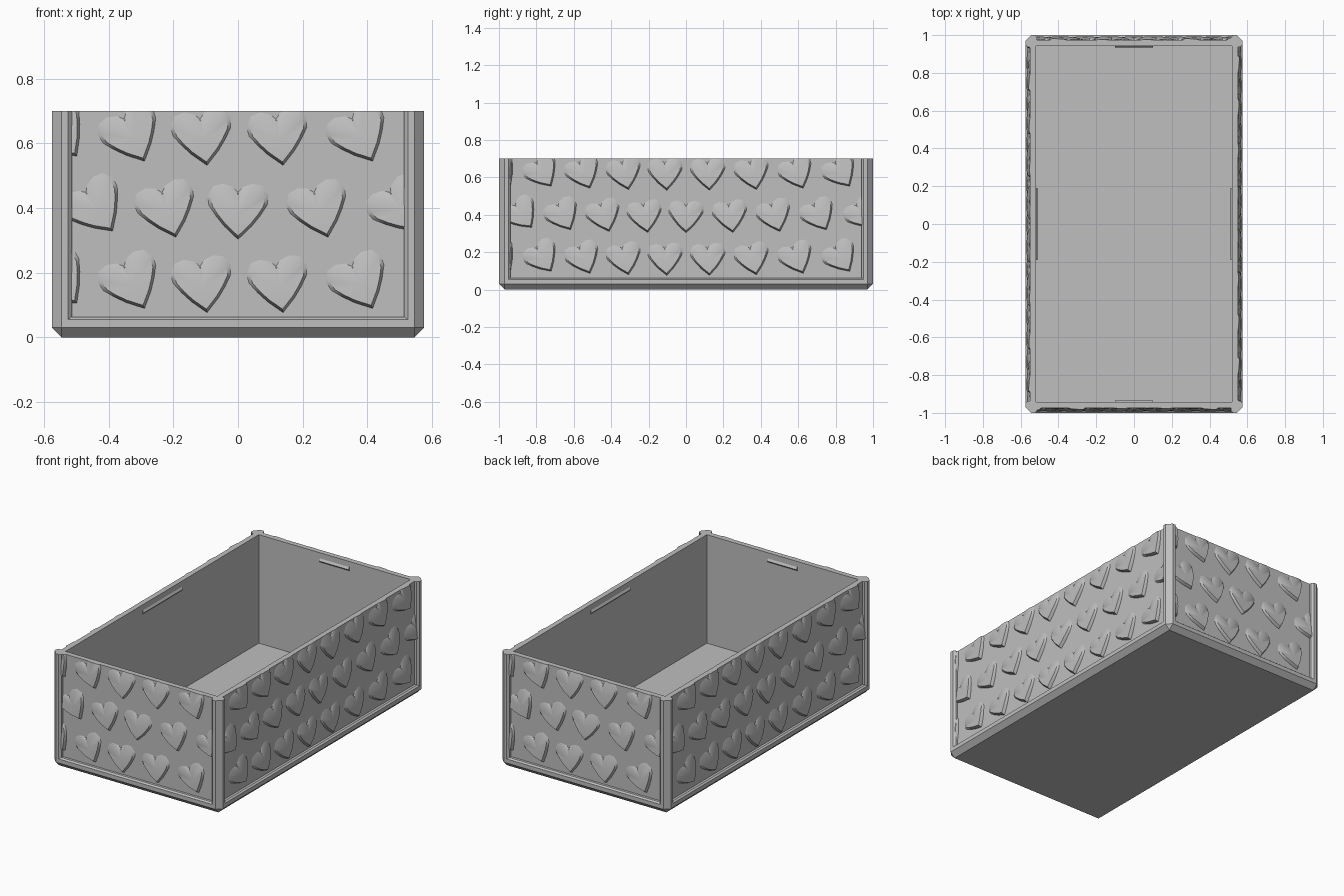
import bpy, bmesh, math
from mathutils import Matrix, Vector

if "Cube" in bpy.data.objects:
    bpy.data.objects.remove(bpy.data.objects["Cube"])

HX, HY, TOP = 0.575, 1.0, 0.70   # half width, half length, height
RECESS = 0.025                   # panel depth behind the frame

grey = bpy.data.materials.new("Plain grey")
grey.use_nodes = True
COLOUR = (0.52, 0.52, 0.52, 1)
grey.diffuse_color = COLOUR
grey.node_tree.nodes["Principled BSDF"].inputs["Base Color"].default_value = COLOUR


def finish(name, bm, smooth=False):
    bmesh.ops.recalc_face_normals(bm, faces=bm.faces)
    mesh = bpy.data.meshes.new(name)
    bm.to_mesh(mesh)
    bm.free()
    mesh.materials.append(grey)
    if smooth:
        mesh.shade_smooth()
        mesh.set_sharp_from_angle(angle=math.radians(28))
    obj = bpy.data.objects.new(name, mesh)
    bpy.context.collection.objects.link(obj)
    return obj


def bridge(bm, a, b):
    n = len(a)
    for i in range(n):
        j = (i + 1) % n
        bm.faces.new((a[i], a[j], b[j], b[i]))


def prism(bm, points, offset):
    a = [bm.verts.new(p) for p in points]
    b = [bm.verts.new(Vector(p) + Vector(offset)) for p in points]
    bm.faces.new(a)
    bm.faces.new(b)
    bridge(bm, a, b)


# Tray: one lofted shell from underside, up the outside, down to the floor
def tray_ring(bm, inset, z, cut):
    x, y = HX - inset, HY - inset
    pts = [(x, y - cut), (x - cut, y), (cut - x, y), (-x, y - cut),
           (-x, cut - y), (cut - x, -y), (x - cut, -y), (x, cut - y)]
    return [bm.verts.new((px, py, z)) for px, py in pts]


bm = bmesh.new()
profile = [(0.03, 0, 0), (0, 0.03, 0.03), (0, 0.055, 0.03), (0.01, 0.063, 0.03),
           (RECESS, 0.063, 0.02), (RECESS, TOP, 0.02), (0.057, TOP, 0), (0.057, 0.03, 0)]
rings = [tray_ring(bm, *p) for p in profile]
for lower, upper in zip(rings, rings[1:]):
    bridge(bm, lower, upper)
bm.faces.new(rings[0])
bm.faces.new(rings[-1])
bmesh.ops.remove_doubles(bm, verts=bm.verts, dist=1e-5)
finish("tray", bm)

# Corner posts: chamfered outside, small bevel towards each panel
section = [(0, 0.03), (0.03, 0), (0.05, 0), (0.062, 0.012), (0.062, 0.035),
           (0.035, 0.035), (0.035, 0.062), (0.012, 0.062), (0, 0.05)]
for sx, side in ((1, "left"), (-1, "right")):
    for sy, end in ((-1, "front"), (1, "back")):
        bm = bmesh.new()
        prism(bm, [(sx * (HX - a), sy * (HY - b), 0.04) for a, b in section],
              (0, 0, TOP - 0.04))
        finish(f"corner_post_{end}_{side}", bm)

# Raised hearts: tip thick, lobes fading into the panel
HALF = [(0.042, 0.04), (0.068, 0.072), (0.09, 0.105), (0.094, 0.135),
        (0.076, 0.165), (0.046, 0.172), (0.016, 0.162)]
NOTCH = 0.145
OUTLINE = [(0, 0)] + HALF + [(0, NOTCH)] + [(-u, v) for u, v in reversed(HALF)]


def relief(v):
    return 0.002 + 0.016 * min(1, max(0, (0.17 - v) / 0.12))


def add_heart(bm, u, z, angle):
    c, s = math.cos(angle), math.sin(angle)

    def vert(a, b, h):
        b -= NOTCH
        return bm.verts.new((u + a * c - b * s, -h, z + a * s + b * c))

    back = [vert(a, b, -0.003) for a, b in OUTLINE]
    base = [vert(a, b, 0) for a, b in OUTLINE]
    rim = []
    for a, b in OUTLINE:
        a, b = a * 0.88, 0.09 + (b - 0.09) * 0.88
        rim.append(vert(a, b, relief(b)))
    centre = vert(0, 0.08, relief(0.08) + 0.001)
    bridge(bm, back, base)
    bridge(bm, base, rim)
    bm.faces.new(back)
    for i in range(len(rim)):
        bm.faces.new((rim[i], rim[(i + 1) % len(rim)], centre))


def heart_panel(name, turn, half, depth, step):
    bm = bmesh.new()
    for row, z in enumerate((0.22, 0.448, 0.675)):
        shift = 0 if row == 1 else 0.5
        for i in range(-5, 5 + row % 2):
            u = (i + shift) * step
            if abs(u) < half + 0.1:
                add_heart(bm, u, z, math.radians(38) * min(1, abs(u) / half))
    # Trim the pattern to the panel
    for co, no in (((half, 0, 0), (1, 0, 0)), ((-half, 0, 0), (-1, 0, 0)),
                   ((0, 0, TOP), (0, 0, 1))):
        bmesh.ops.bisect_plane(bm, geom=bm.verts[:] + bm.edges[:] + bm.faces[:],
                               plane_co=co, plane_no=no, clear_outer=True)
        bmesh.ops.holes_fill(bm, edges=[e for e in bm.edges if e.is_boundary])
    bm.transform(Matrix.Rotation(math.radians(turn), 4, 'Z')
                 @ Matrix.Translation((0, RECESS - depth, 0)))
    finish(name, bm, smooth=True)


heart_panel("front_hearts", 0, HX - 0.06, HY, 0.235)
heart_panel("left_hearts", 90, HY - 0.06, HX, 0.228)
heart_panel("back_hearts", 180, HX - 0.06, HY, 0.235)
heart_panel("right_hearts", 270, HY - 0.06, HX, 0.228)

# Catch ridges for a lid, inside each wall near the top
for name, turn, depth, length in (("front", 0, HY, 0.1), ("left", 90, HX, 0.19),
                                  ("back", 180, HY, 0.1), ("right", 270, HX, 0.19)):
    bm = bmesh.new()
    wall = 0.057 - depth
    prism(bm, [(-length, wall - 0.002, 0.64), (-length, wall + 0.008, 0.652),
               (-length, wall - 0.002, 0.668)], (2 * length, 0, 0))
    bm.transform(Matrix.Rotation(math.radians(turn), 4, 'Z'))
    finish(f"{name}_catch_ridge", bm)
